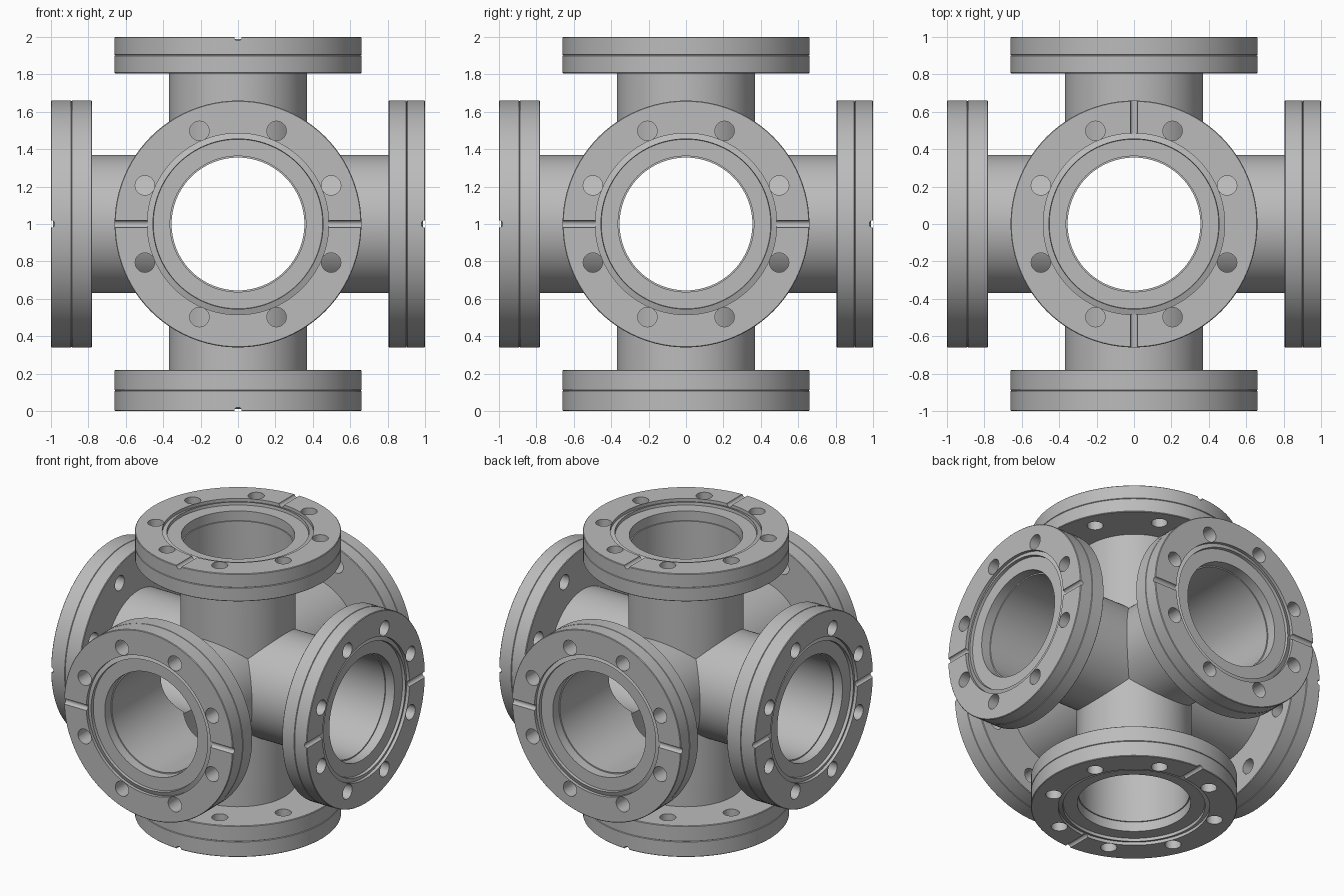
import bpy, bmesh, math
from mathutils import Matrix, Vector

default = bpy.data.objects.get("Cube")
if default:
    bpy.data.objects.remove(default, do_unlink=True)

SEGMENTS = 96
TUBE_OUT, TUBE_IN, TUBE_END = 0.368, 0.355, 0.9
FLANGE_R, BORE_R = 0.66, 0.363
HOLE_CIRCLE, HOLE_R, GROOVE_R = 0.539, 0.052, 0.02
CENTRE = Vector((0, 0, 1))

steel = bpy.data.materials.new("steel grey")
steel.use_nodes = True
colour = (0.5, 0.5, 0.5, 1)
steel.diffuse_color = colour
steel.node_tree.nodes["Principled BSDF"].inputs["Base Color"].default_value = colour


def add_object(name, mesh):
    obj = bpy.data.objects.new(name, mesh)
    bpy.context.collection.objects.link(obj)
    return obj


def to_mesh(bm, name):
    bmesh.ops.recalc_face_normals(bm, faces=bm.faces)
    mesh = bpy.data.meshes.new(name)
    bm.to_mesh(mesh)
    bm.free()
    mesh.materials.append(steel)
    return mesh


def lathe(bm, profile, closed, frame=Matrix()):
    """Turn (radius, height) points about z; height None follows the mitre."""
    rings = []
    for r, h in profile:
        ring = []
        for i in range(SEGMENTS):
            a = math.tau * i / SEGMENTS
            x, y = r * math.cos(a), r * math.sin(a)
            z = max(abs(x), abs(y)) if h is None else h
            ring.append(bm.verts.new(frame @ Vector((x, y, z))))
        rings.append(ring)
    pairs = list(zip(rings, rings[1:]))
    if closed:
        pairs.append((rings[-1], rings[0]))
    for low, high in pairs:
        for i in range(SEGMENTS):
            j = (i + 1) % SEGMENTS
            bm.faces.new((low[i], low[j], high[j], high[i]))


def port_frame(outward, groove):
    out, g = Vector(outward), Vector(groove)
    return Matrix((g, out.cross(g), out)).transposed().to_4x4()


def flange_mesh(thickness):
    # Ring with gasket recess, sealing edge and a fine seam round the rim
    back, seam = 1 - thickness, 1 - thickness / 2
    profile = [
        (BORE_R, back), (FLANGE_R - 0.004, back), (FLANGE_R, back + 0.004),
        (FLANGE_R, seam - 0.003), (FLANGE_R - 0.005, seam), (FLANGE_R, seam + 0.003),
        (FLANGE_R, 0.996), (FLANGE_R - 0.004, 1),
        (0.485, 1), (0.485, 0.978), (0.455, 0.989), (0.453, 0.968), (BORE_R, 0.968),
    ]
    bm = bmesh.new()
    lathe(bm, profile, True)
    ring = add_object("flange_blank", to_mesh(bm, "flange_blank"))

    # Bolt holes and the two leak-check grooves
    bm = bmesh.new()
    for k in range(8):
        spin = Matrix.Rotation(math.tau * (k + 0.5) / 8, 4, 'Z')
        bmesh.ops.create_cone(bm, cap_ends=True, segments=32, radius1=HOLE_R, radius2=HOLE_R,
                              depth=0.6, matrix=spin @ Matrix.Translation((HOLE_CIRCLE, 0, 0.9)))
    for side in (-1, 1):
        lie = Matrix.Translation((side * 0.588, 0, 1)) @ Matrix.Rotation(math.pi / 2, 4, 'Y')
        bmesh.ops.create_cone(bm, cap_ends=True, segments=24, radius1=GROOVE_R,
                              radius2=GROOVE_R, depth=0.22, matrix=lie)
    cutter = add_object("flange_cutter", to_mesh(bm, "flange_cutter"))
    cutter.hide_render = True

    cut = ring.modifiers.new("holes", 'BOOLEAN')
    cut.operation, cut.solver, cut.object = 'DIFFERENCE', 'EXACT', cutter
    depsgraph = bpy.context.evaluated_depsgraph_get()
    mesh = bpy.data.meshes.new_from_object(ring.evaluated_get(depsgraph))
    for helper in (ring, cutter):
        bpy.data.objects.remove(helper, do_unlink=True)
    return mesh


X, Y, Z = Vector((1, 0, 0)), Vector((0, 1, 0)), Vector((0, 0, 1))
ports = [
    ("left", X, Y), ("right", -X, Y), ("back", Y, X),
    ("front", -Y, X), ("top", Z, Y), ("bottom", -Z, Y),
]

# Six mitred tube arms welded into one hollow cross
bm = bmesh.new()
arm = [(TUBE_IN, None), (TUBE_IN, TUBE_END), (TUBE_OUT, TUBE_END), (TUBE_OUT, None)]
for name, outward, groove in ports:
    lathe(bm, arm, False, port_frame(outward, groove))
bmesh.ops.remove_doubles(bm, verts=bm.verts, dist=0.0005)
body = add_object("tube_cross", to_mesh(bm, "tube_cross"))
body.location = CENTRE
parts = [body]

# Flanges: thinner on the positive ends, thicker on the opposite ones
thin, thick = flange_mesh(0.195), flange_mesh(0.22)
for name, outward, groove in ports:
    mesh = thin if sum(outward) > 0 else thick
    flange = add_object(name + "_flange", mesh.copy())
    flange.matrix_world = Matrix.Translation(CENTRE) @ port_frame(outward, groove)
    parts.append(flange)

bpy.ops.object.select_all(action='DESELECT')
for part in parts:
    part.select_set(True)
bpy.context.view_layer.objects.active = body
bpy.ops.object.shade_smooth_by_angle(angle=math.radians(25))
